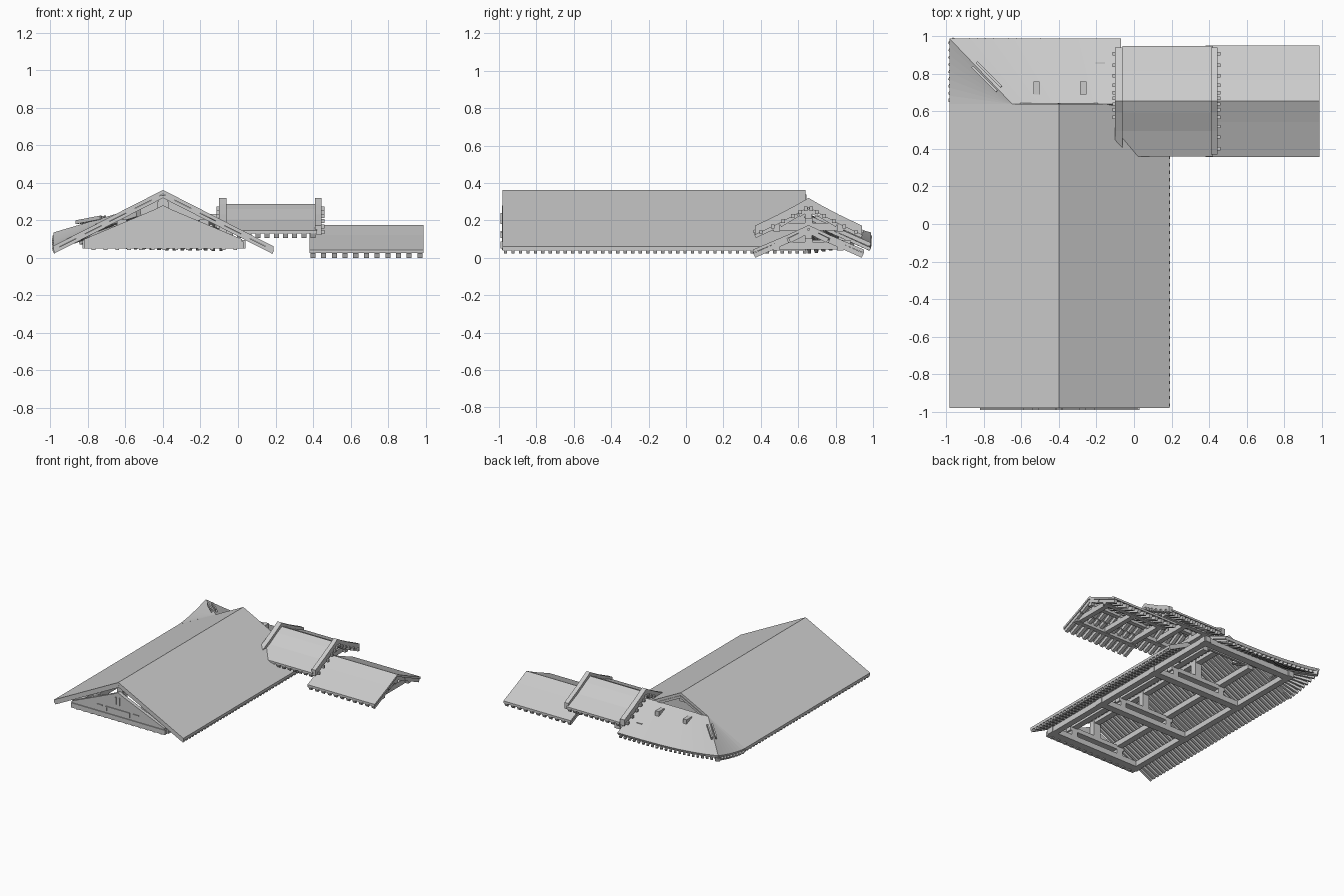
import bpy, bmesh, math
from mathutils import Vector

if "Cube" in bpy.data.objects:
    bpy.data.objects.remove(bpy.data.objects["Cube"], do_unlink=True)

grey = bpy.data.materials.new("plain grey")
grey.use_nodes = True
COLOUR = (0.6, 0.6, 0.6, 1)
grey.diffuse_color = COLOUR
grey.node_tree.nodes["Principled BSDF"].inputs["Base Color"].default_value = COLOUR


def finish(name, bm):
    bmesh.ops.recalc_face_normals(bm, faces=bm.faces)
    mesh = bpy.data.meshes.new(name)
    bm.to_mesh(mesh)
    bm.free()
    mesh.materials.append(grey)
    ob = bpy.data.objects.new(name, mesh)
    bpy.context.collection.objects.link(ob)
    return ob


def add_prism(bm, pts, axis, a, b):
    """Extrude a 2D outline along x (points are y, z) or y (points are x, z)."""
    def put(p, t):
        return (t, p[0], p[1]) if axis == "x" else (p[0], t, p[1])
    ends = [[bm.verts.new(put(p, t)) for p in pts] for t in (a, b)]
    n = len(pts)
    bm.faces.new(ends[0])
    bm.faces.new(ends[1][::-1])
    for i in range(n):
        j = (i + 1) % n
        bm.faces.new((ends[0][i], ends[0][j], ends[1][j], ends[1][i]))


def add_box(bm, x0, x1, y0, y1, z0, z1):
    add_prism(bm, [(x0, z0), (x1, z0), (x1, z1), (x0, z1)], "y", y0, y1)


def add_beam(bm, p, q, w, h):
    """Bar from p to q with width w and height h."""
    p, q = Vector(p), Vector(q)
    side = (q - p).cross(Vector((0, 0, 1))).normalized() * w / 2
    up = side.cross(q - p).normalized() * h / 2
    ends = [[bm.verts.new(c + side * s + up * t) for s, t in
             ((-1, -1), (1, -1), (1, 1), (-1, 1))] for c in (p, q)]
    bm.faces.new(ends[0])
    bm.faces.new(ends[1][::-1])
    for i in range(4):
        j = (i + 1) % 4
        bm.faces.new((ends[0][i], ends[0][j], ends[1][j], ends[1][i]))


def band(line, thick):
    """Closed outline of a line thickened downwards."""
    return line + [(u, z - thick) for u, z in reversed(line)]


def mirrored(half, centre):
    """Whole roof line from a half line of (offset, height), ridge first."""
    return [(centre - d, z) for d, z in reversed(half)] + [(centre + d, z) for d, z in half[1:]]


def prism(name, pts, axis, a, b):
    bm = bmesh.new()
    add_prism(bm, pts, axis, a, b)
    return finish(name, bm)


RIDGE_X, RIDGE_Z, SLOPE = -0.4, 0.362, 0.51


def main_z(x):
    return RIDGE_Z - SLOPE * abs(x - RIDGE_X)


# Main roof slab and its rafters
prism("main_roof", band([(x, main_z(x)) for x in (-0.985, RIDGE_X, 0.19)], 0.022), "y", -0.98, 0.64)
bm = bmesh.new()
for i in range(41):
    y = -0.965 + i * 0.04
    for eave in (-0.98, 0.187):
        add_beam(bm, (RIDGE_X, y, RIDGE_Z - 0.033), (eave, y, main_z(eave) - 0.033), 0.018, 0.018)
finish("main_rafters", bm)


# Back skirt with a lifted corner
def lerp(p, q, t):
    return Vector(p).lerp(Vector(q), t)


EAVE_Z, CORNER_Z, TOP_Z = 0.08, 0.135, main_z(-0.65)
hip_top = Vector((-0.65, 0.64, TOP_Z))


def side_eave(t):
    return Vector((-0.985, 0.64 + 0.35 * t, 0.064 + (CORNER_Z - 0.064) * t ** 1.5))


def back_eave(t):
    return Vector((-0.985 + 0.915 * t, 0.99, EAVE_Z + (CORNER_Z - EAVE_Z) * (1 - t) ** 3))


def patch(bm, inner, outer, steps):
    rows = [(bm.verts.new(inner(i / steps)), bm.verts.new(outer(i / steps))) for i in range(steps + 1)]
    for (a, b), (c, d) in zip(rows, rows[1:]):
        bm.faces.new((a, b, d, c))


def skirt_top(t):
    return lerp(hip_top, (-0.07, 0.64, TOP_Z), t)


bm = bmesh.new()
patch(bm, lambda t: hip_top, side_eave, 8)
patch(bm, skirt_top, back_eave, 8)
bmesh.ops.remove_doubles(bm, verts=bm.verts, dist=0.0005)
bmesh.ops.dissolve_degenerate(bm, edges=bm.edges, dist=0.0001)
skirt = finish("back_skirt_roof", bm)
if skirt.data.polygons[0].normal.z < 0:
    skirt.data.flip_normals()
mod = skirt.modifiers.new("thickness", "SOLIDIFY")
mod.thickness, mod.offset = 0.022, -1

bm = bmesh.new()
drop = Vector((0, 0, 0.034))
for i in range(22):
    t = (i + 0.5) / 22
    end = back_eave(t) - drop
    add_beam(bm, lerp(skirt_top(t) - drop, end, 0.2), end - Vector((0, 0.006, 0)), 0.018, 0.018)
for i in range(9):
    end = side_eave((i + 0.5) / 9) - drop
    add_beam(bm, lerp(hip_top - drop, end, 0.4), end, 0.018, 0.018)
finish("skirt_rafters", bm)

# Hip beam, hip rails and roof blocks
bm = bmesh.new()
add_beam(bm, (-0.53, 0.52, 0.24), (-0.975, 0.98, 0.098), 0.035, 0.04)
finish("hip_beam", bm)
bm = bmesh.new()
for s in (-0.012, 0.012):
    add_beam(bm, (-0.85 + s, 0.85 + s, 0.19), (-0.72 + s, 0.72 + s, 0.215), 0.012, 0.02)
finish("hip_rails", bm)
bm = bmesh.new()
for x in (-0.52, -0.27):
    add_box(bm, x - 0.017, x + 0.017, 0.69, 0.76, 0.17, 0.222)
finish("skirt_blocks", bm)

# Front gable truss with raised panel trim
prism("front_gable", [(-0.82, 0.085), (0.02, 0.085), (0.02, 0.1), (-0.36, 0.26),
                      (-0.4, 0.28), (-0.44, 0.26), (-0.82, 0.1)], "y", -0.985, -0.955)
bm = bmesh.new()
add_box(bm, -0.82, 0.03, -0.992, -0.94, 0.05, 0.088)
for x0, x1, z0, z1 in ((-0.51, -0.29, 0.135, 0.143), (-0.51, -0.5, 0.105, 0.143), (-0.3, -0.29, 0.105, 0.143),
                       (-0.59, -0.54, 0.135, 0.143), (-0.26, -0.21, 0.135, 0.143),
                       (-0.42, -0.412, 0.18, 0.24), (-0.388, -0.38, 0.18, 0.24)):
    add_box(bm, x0, x1, -0.992, -0.984, z0, z1)
for i in range(13):
    x = -0.78 + i * 0.063
    add_box(bm, x, x + 0.02, -0.985, -0.96, 0.042, 0.052)
finish("front_gable_trim", bm)

# Back gable wall under the ridge
prism("back_gable", [(-0.66, 0.2), (-0.14, 0.2), (-0.4, 0.335)], "y", 0.58, 0.6)

# Roof frame: stacked cross beams, posts and long purlins
bm = bmesh.new()
for y in (-0.93, -0.36, 0.25, 0.84):
    add_box(bm, -0.83, 0.04, y - 0.03, y + 0.03, 0.05, 0.095)
    for x in (-0.62, -0.18):
        add_box(bm, x - 0.025, x + 0.025, y - 0.025, y + 0.025, 0.09, 0.14)
    if y < 0.6:
        add_box(bm, -0.66, -0.14, y - 0.025, y + 0.025, 0.135, 0.17)
        add_box(bm, -0.43, -0.37, y - 0.025, y + 0.025, 0.165, 0.3)
for x, z, back in ((-0.8, 0.07, 0.88), (0.01, 0.07, 0.88), (-0.62, 0.18, 0.62), (-0.18, 0.18, 0.62),
                   (-0.4, 0.3, 0.62)):
    add_box(bm, x - 0.025, x + 0.025, -0.96, back, z - 0.02, z + 0.025)
finish("roof_frame", bm)

MID_Y = 0.655


# Side roofs: slab, rafters and beams across the x direction
def side_roof(name, half, x0, x1, thick, count, beams):
    prism(name, band(mirrored(half, MID_Y), thick), "x", x0, x1)
    bm = bmesh.new()
    for i in range(count):
        x = x0 + 0.02 + i * (x1 - x0 - 0.04) / (count - 1)
        for s in (-1, 1):
            for (d0, z0), (d1, z1) in zip(half, half[1:]):
                low = thick + 0.013
                add_beam(bm, (x, MID_Y + s * d0, z0 - low), (x, MID_Y + s * (d1 - 0.008), z1 - low), 0.027, 0.026)
    finish(name + "_rafters", bm)
    bm = bmesh.new()
    for d, z in beams:
        for s in (-1, 1):
            add_box(bm, x0 + 0.01, x1 - 0.01, MID_Y + s * d - 0.018, MID_Y + s * d + 0.018, z - 0.02, z + 0.02)
    for x in (x0 + 0.05, (x0 + x1) / 2, x1 - 0.05):
        (d, z) = beams[0]
        add_box(bm, x - 0.02, x + 0.02, MID_Y - d - 0.03, MID_Y + d + 0.03, z - 0.015, z + 0.025)
        add_box(bm, x - 0.015, x + 0.015, MID_Y - 0.02, MID_Y + 0.02, z, half[0][1] - thick)
    finish(name + "_beams", bm)


side_roof("low_side_roof", [(0, 0.175), (0.11, 0.123), (0.298, 0.043)], 0.38, 0.99, 0.018, 11,
          [(0.17, 0.058), (0.0, 0.12)])
side_roof("upper_side_roof", [(0, 0.288), (0.06, 0.26), (0.16, 0.205), (0.295, 0.147)], -0.06, 0.42, 0.016, 10,
          [(0.17, 0.16), (0.0, 0.23)])

# Curved gable boards with studs on the upper side roof
board = [(0, 0.32), (0.06, 0.285), (0.16, 0.232), (0.285, 0.172)]
for name, x0, x1, out in (("inner_gable_board", -0.1, -0.06, -0.115), ("outer_gable_board", 0.41, 0.445, 0.46)):
    prism(name, band(mirrored(board, MID_Y), 0.05), "x", x0, x1)
    bm = bmesh.new()
    for (d0, z0), (d1, z1) in zip(board, board[1:]):
        for t in (0.25, 0.75):
            d, z = d0 + (d1 - d0) * t, z0 + (z1 - z0) * t - 0.05
            for s in (-1, 1):
                add_box(bm, min(x0, out), max(x1, out), MID_Y + s * d - 0.009, MID_Y + s * d + 0.009, z - 0.01, z + 0.012)
    finish(name + "_studs", bm)
